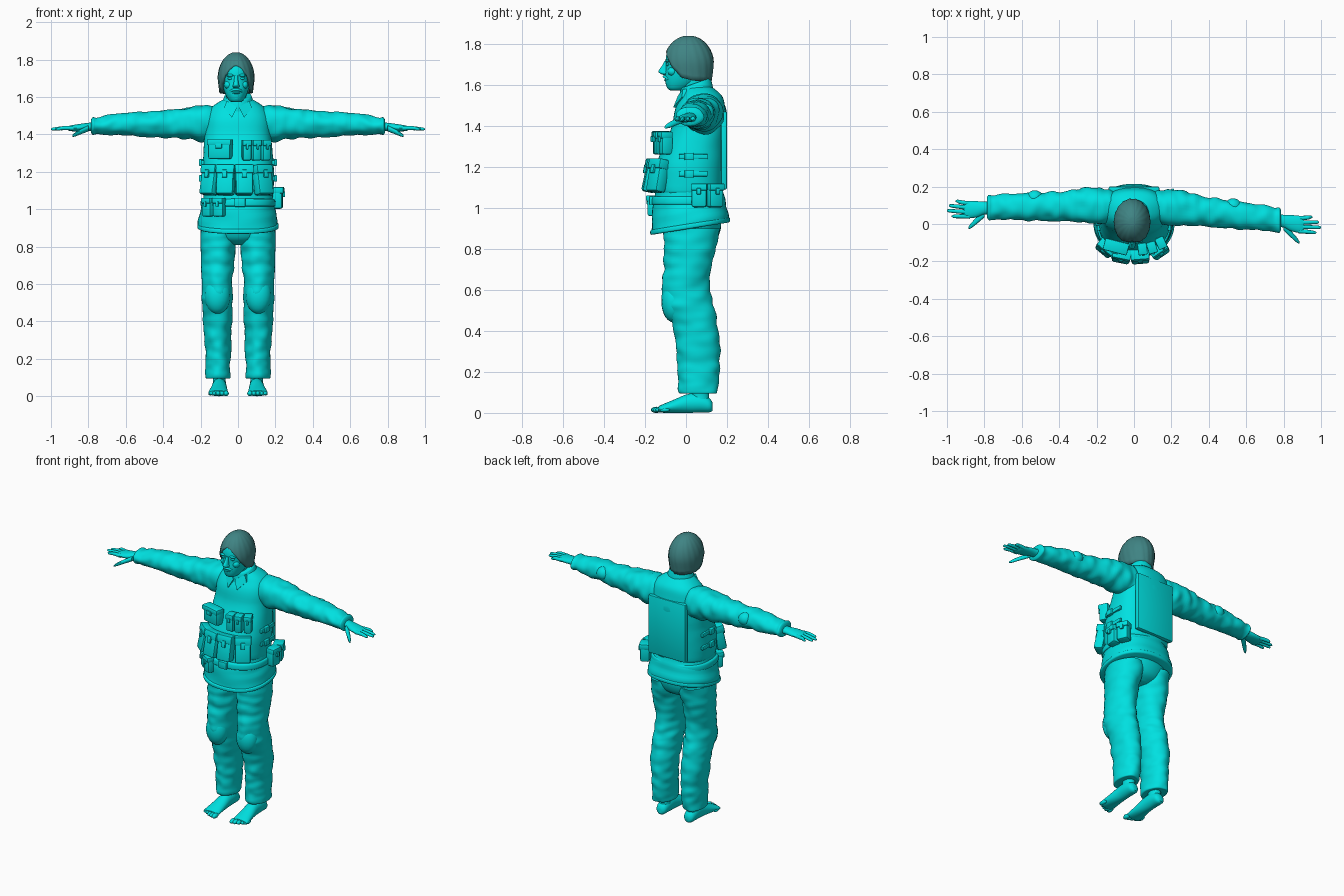
import bpy, bmesh, math
from mathutils import Vector, Matrix, noise

default = bpy.data.objects.get("Cube")
if default:
    bpy.data.objects.remove(default, do_unlink=True)


def make_material(name, color):
    mat = bpy.data.materials.new(name)
    mat.use_nodes = True
    mat.diffuse_color = color
    mat.node_tree.nodes["Principled BSDF"].inputs["Base Color"].default_value = color
    return mat


CYAN = make_material("bright cyan", (0.0, 0.75, 0.75, 1))
TEAL = make_material("dark teal hair", (0.05, 0.23, 0.23, 1))
parts = []


def finish(name, bm, mat=CYAN):
    bmesh.ops.recalc_face_normals(bm, faces=bm.faces)
    mesh = bpy.data.meshes.new(name)
    bm.to_mesh(mesh)
    bm.free()
    mesh.materials.append(mat)
    obj = bpy.data.objects.new(name, mesh)
    bpy.context.collection.objects.link(obj)
    parts.append(obj)
    return obj


def catmull(rows, steps):
    """Smoothly resample the key sections of a loft."""
    out = []
    for i in range(len(rows) - 1):
        quad = [rows[min(max(i + k, 0), len(rows) - 1)] for k in (-1, 0, 1, 2)]
        for s in range(steps):
            t = s / steps
            out.append([b + t * (c - a) / 2 + t * t * (a - 2.5 * b + 2 * c - d / 2)
                        + t ** 3 * (1.5 * (b - c) + (d - a) / 2) for a, b, c, d in zip(*quad)])
    return out + [list(rows[-1])]


def skin(bm, rings, bottom=True):
    loops = [[bm.verts.new(p) for p in ring] for ring in rings]
    n = len(loops[0])
    for low, high in zip(loops, loops[1:]):
        for i in range(n):
            j = (i + 1) % n
            bm.faces.new((low[i], low[j], high[j], high[i]))
    bm.faces.new(loops[-1])
    if bottom:
        bm.faces.new(loops[0])


def loft(name, axis, rows, fold=0, place=None, n=28, steps=4, power=2, tilt=0):
    """Sections are (position, centre a, centre b, radius a, radius b) along an axis."""
    rings = []
    for pos, a, b, ra, rb in catmull(rows, steps):
        ring = []
        for i in range(n):
            c, s = math.cos(math.tau * i / n), math.sin(math.tau * i / n)
            u = math.copysign(abs(c) ** (2 / power), c)
            v = math.copysign(abs(s) ** (2 / power), s)
            stretch = Vector((pos * 22, a * 5 + u + v * 0.6, b * 5 + v - u * 0.6))
            wave = 1 + fold * noise.noise(stretch)
            p, q = a + ra * u * wave, b + rb * v * wave
            point = {"x": (pos, p, q), "y": (p, pos, q), "z": (p, q, pos + tilt * q)}[axis]
            ring.append(place(Vector(point)) if place else point)
        rings.append(ring)
    bm = bmesh.new()
    skin(bm, rings)
    return finish(name, bm)


def ball(name, loc, size, mat=CYAN):
    bm = bmesh.new()
    bmesh.ops.create_uvsphere(bm, u_segments=20, v_segments=12, radius=1,
                              matrix=Matrix.Translation(loc) @ Matrix.Diagonal((*size, 1)))
    return finish(name, bm, mat)


def box(bm, loc, size, bevel):
    part = bmesh.new()
    bmesh.ops.create_cube(part, size=1, matrix=Matrix.Translation(loc) @ Matrix.Diagonal((*size, 1)))
    bmesh.ops.bevel(part, geom=part.edges[:], offset=bevel, segments=2, profile=0.5, affect="EDGES")
    temp = bpy.data.meshes.new("temp")
    part.to_mesh(temp)
    part.free()
    bm.from_mesh(temp)
    bpy.data.meshes.remove(temp)


def pouch(name, loc, size, yaw=0, pitch=0, flap=True):
    """A soft box facing -y, with an optional flap and a fastening tab."""
    w, d, h = size
    bm = bmesh.new()
    box(bm, (0, 0, 0), size, min(size) * 0.22)
    if flap:
        box(bm, (0, -0.004, h * 0.36), (w * 1.06, d * 1.06, h * 0.3), 0.006)
        box(bm, (0, -d / 2 - 0.006, h * 0.18), (w * 0.28, 0.012, h * 0.26), 0.003)
    bm.transform(Matrix.Translation(loc) @ Matrix.Rotation(yaw, 4, "Z") @ Matrix.Rotation(pitch, 4, "X"))
    return finish(name, bm)


# Jacket skirt, belt, vest and pelvis
loft("jacket_skirt", "z", [(.9, 0, .02, .212, .19), (.94, 0, .02, .212, .187), (1, 0, .015, .2, .178),
     (1.05, 0, .01, .187, .168), (1.12, 0, .012, .18, .16)], .03, n=48, power=2.3, tilt=.16)
loft("jacket_hem", "z", [(.895, 0, .02, .21, .188), (.9, 0, .02, .217, .194), (.915, 0, .02, .217, .194),
     (.92, 0, .02, .21, .188)], n=48, power=2.3, tilt=.16)
loft("belt", "z", [(1.015, 0, .012, .19, .17), (1.02, 0, .012, .2, .18), (1.05, 0, .012, .198, .177),
     (1.056, 0, .012, .185, .165)], n=48, power=2.3)
loft("vest", "z", [(1.07, 0, .015, .175, .155), (1.085, 0, .015, .187, .166), (1.2, 0, .02, .192, .168),
     (1.3, 0, .04, .185, .152), (1.4, 0, .066, .178, .134), (1.48, 0, .07, .172, .123),
     (1.54, 0, .078, .145, .1), (1.575, 0, .07, .1, .075), (1.595, 0, .06, .06, .055)],
     .015, n=48, power=2.4)
loft("pelvis", "z", [(.81, 0, .025, .06, .07), (.84, 0, .025, .15, .12), (.9, 0, .025, .19, .145),
     (.97, 0, .02, .19, .15)], n=36)
pouch("vest_back_panel", (0, .185, 1.28), (.27, .03, .38), math.pi, 0, False)

# Collar with two pointed flaps
loft("collar", "z", [(1.53, 0, .05, .088, .083), (1.56, 0, .048, .082, .08), (1.588, 0, .047, .072, .073),
     (1.592, 0, .047, .064, .066)], tilt=.35)
for side, label in ((1, "left"), (-1, "right")):
    bm = bmesh.new()
    outline = [(.005, -.04, 1.545), (.06, -.015, 1.58), (.075, -.02, 1.54), (.032, -.062, 1.49)]
    face = bm.faces.new([bm.verts.new((x * side, y, z)) for x, y, z in outline])
    ext = bmesh.ops.extrude_face_region(bm, geom=[face])
    for v in ext["geom"]:
        if isinstance(v, bmesh.types.BMVert):
            v.co.y += .03
    finish(label + "_collar_flap", bm)

# Sleeves, hands and fingers; the right arm is swept slightly further back
SLEEVE = [(.1, .09, 1.45, .085, .09), (.17, .088, 1.457, .095, .1), (.28, .08, 1.46, .093, .084),
          (.4, .065, 1.456, .08, .073), (.52, .05, 1.455, .076, .066), (.65, .038, 1.453, .07, .058),
          (.75, .024, 1.447, .064, .046), (.775, .02, 1.446, .067, .047), (.785, .019, 1.445, .055, .036)]
PALM = [(.75, .02, 1.443, .035, .025), (.8, .015, 1.44, .034, .022), (.84, .005, 1.437, .043, .02),
        (.89, -.003, 1.433, .046, .016), (.91, -.005, 1.432, .04, .01)]
THUMB = [(.8, -.015, 1.432, .02, .016), (.84, -.055, 1.415, .018, .014), (.87, -.085, 1.4, .014, .011),
         (.885, -.1, 1.392, .006, .005)]
for side, label in ((1, "left"), (-1, "right")):
    def arm(p, side=side):
        sweep = 0 if side > 0 else .1 * p.x - .01
        return Vector((p.x * side, p.y + sweep, p.z))
    loft(label + "_sleeve", "x", SLEEVE, .13, arm, n=36, steps=9)
    ball(label + "_elbow_patch", arm(Vector((.53, .095, 1.465))), (.045, .042, .042))
    loft(label + "_palm", "x", PALM, 0, arm, n=20)
    loft(label + "_thumb", "x", THUMB, 0, arm, n=12)
    for i, reach in enumerate((.975, 1.0, .99, .955)):
        y = -.038 + i * .023
        loft(f"{label}_finger_{i + 1}", "x", [(.88, y, 1.433, .012, .012), (.93, y * 1.1, 1.434, .011, .011),
             (reach - .012, y * 1.2, 1.429, .009, .008), (reach, y * 1.2, 1.428, .003, .003)], 0, arm, n=10, steps=3)

# Trousers, knee pads, ankles, feet and toes
LEG = [(.095, .108, .06, .05, .075), (.1, .108, .06, .068, .093), (.16, .108, .06, .066, .097),
       (.25, .107, .062, .07, .104), (.35, .11, .056, .075, .106), (.45, .11, .04, .08, .112),
       (.52, .11, .012, .083, .123), (.6, .11, 0, .08, .117), (.7, .108, .005, .087, .114),
       (.8, .106, .02, .093, .125), (.9, .1, .028, .098, .14)]
FOOT = [(.13, .1, .03, .015, .018), (.115, .1, .037, .033, .034), (.07, .1, .048, .039, .046),
        (.01, .1, .046, .04, .046), (-.06, .103, .032, .047, .032), (-.12, .106, .02, .053, .019),
        (-.135, .106, .018, .05, .013)]
for side, label in ((1, "left"), (-1, "right")):
    def leg(p, side=side):
        return Vector((p.x * side, p.y, max(p.z, 0)))
    loft(label + "_trouser_leg", "z", LEG, .1, leg, n=36, steps=9)
    ball(label + "_knee_pad", (side * .11, -.058, .54), (.07, .062, .1))
    loft(label + "_ankle", "z", [(.04, .1, .07, .038, .045), (.09, .1, .07, .034, .043),
         (.15, .105, .065, .04, .05)], 0, leg, n=20)
    loft(label + "_foot", "y", FOOT, 0, leg, n=24)
    for i in range(5):
        ball(f"{label}_toe_{i + 1}", (side * (.064 + i * .021), -.145 + i * i * .0025, .015),
             (.015 - i * .001, .026, .015 - i * .001))

# Chest, belly and belt pouches
pouch("chest_pouch_wide", (-.095, -.118, 1.32), (.125, .06, .105), -.25)
for i, (x, y) in enumerate(((.045, -.13), (.095, -.122), (.143, -.098))):
    pouch(f"chest_pouch_{i + 1}", (x, y, 1.315), (.047, .06, .11), x * 3)
for i, (x, y, yaw) in enumerate(((-.148, -.125, -.7), (-.066, -.167, -.2), (.032, -.171, .08), (.132, -.137, .6))):
    pouch(f"belly_pouch_{i + 1}", (x, y, 1.155), (.095, .06, .16), yaw, -.2)
for i, (x, y) in enumerate(((-.158, -.112), (-.1, -.158))):
    pouch(f"belt_pouch_{i + 1}", (x, y, 1.01), (.06, .045, .1), x * 4.5)
for i, (x, y, yaw) in enumerate(((.21, .065, 1.5), (.195, .14, 2.0))):
    pouch(f"hip_pouch_{i + 1}", (x, y, 1.06), (.075, .06, .115), yaw)
pouch("belt_buckle", (.01, -.17, 1.035), (.06, .02, .045), 0, 0, False)

# Side straps with buckles
for side, label in ((1, "left"), (-1, "right")):
    for z in (1.165, 1.25):
        pouch(f"{label}_side_strap", (side * .19, .035, z), (.14, .016, .024), side * math.pi / 2, 0, False)
        pouch(f"{label}_side_buckle", (side * .197, .015, z), (.045, .024, .036), side * math.pi / 2, 0, False)

# Neck, head and facial features
MID = -.01
loft("neck", "z", [(1.5, 0, .05, .06, .06), (1.56, MID, .04, .055, .06), (1.64, MID, .03, .055, .065)])
loft("head", "z", [(1.572, MID, -.045, .022, .03), (1.582, MID, -.04, .038, .05), (1.61, MID, -.02, .055, .08),
     (1.645, MID, -.002, .068, .1), (1.68, MID, .006, .074, .105), (1.74, MID, .01, .078, .107),
     (1.79, MID, .01, .065, .085), (1.815, MID, .01, .035, .05)], n=32, power=2.2)
loft("nose", "z", [(1.648, MID, -.1, .012, .012), (1.657, MID, -.105, .019, .025), (1.668, MID, -.108, .015, .027),
     (1.69, MID, -.1, .011, .019), (1.715, MID, -.094, .009, .012)], n=14)
loft("moustache", "x", [(MID - .036, -.086, 1.628, .004, .006), (MID - .015, -.102, 1.638, .009, .007),
     (MID + .015, -.102, 1.638, .009, .007), (MID + .036, -.086, 1.628, .004, .006)], n=12)
ball("lower_lip", (MID, -.097, 1.622), (.021, .01, .006))
ball("chin", (MID, -.075, 1.594), (.024, .02, .017))
for side, label in ((1, "left"), (-1, "right")):
    ball(label + "_eye", (MID + side * .032, -.088, 1.699), (.014, .009, .007))
    ball(label + "_brow", (MID + side * .032, -.091, 1.716), (.024, .011, .007))
    ball(label + "_cheek", (MID + side * .042, -.066, 1.665), (.022, .024, .022))
    ball(label + "_ear", (MID + side * .08, .02, 1.67), (.012, .022, .034))

# Hair: strands run from a curtain-shaped edge up to the crown
EDGE = [(-1, 1.615), (-.2, 1.62), (.3, 1.635), (.62, 1.68), (.8, 1.72), (1, 1.768)]


def hair_edge(front):
    for (f0, z0), (f1, z1) in zip(EDGE, EDGE[1:]):
        if front <= f1:
            return z0 + (z1 - z0) * (front - f0) / (f1 - f0)
    return EDGE[-1][1]


rings = []
for j in range(15):
    rise = math.sin(j / 14 * math.pi / 2)
    ring = []
    for i in range(72):
        angle = math.tau * i / 72
        low = hair_edge(math.cos(angle))
        z = low + (1.838 - low) * rise
        up = (z - 1.7) / .14
        r = math.sqrt(1 - up * up) if up > 0 else 1 + .16 * up
        parting = .04 * math.exp(-(angle if angle < math.pi else math.tau - angle) ** 2 * 60)
        r *= 1 + .012 * math.sin(angle * 18 + z * 25) - parting
        ring.append((MID + .098 * r * math.sin(angle), .012 - .124 * r * math.cos(angle), z))
    rings.append(ring)
bm = bmesh.new()
skin(bm, rings, bottom=False)
hair = finish("hair", bm, TEAL)
shell = hair.modifiers.new("thickness", "SOLIDIFY")
shell.thickness = .02

# Smooth shading that keeps hard edges
bpy.ops.object.select_all(action="DESELECT")
for obj in parts:
    obj.select_set(True)
bpy.context.view_layer.objects.active = parts[0]
bpy.ops.object.shade_smooth_by_angle(angle=math.radians(40))
